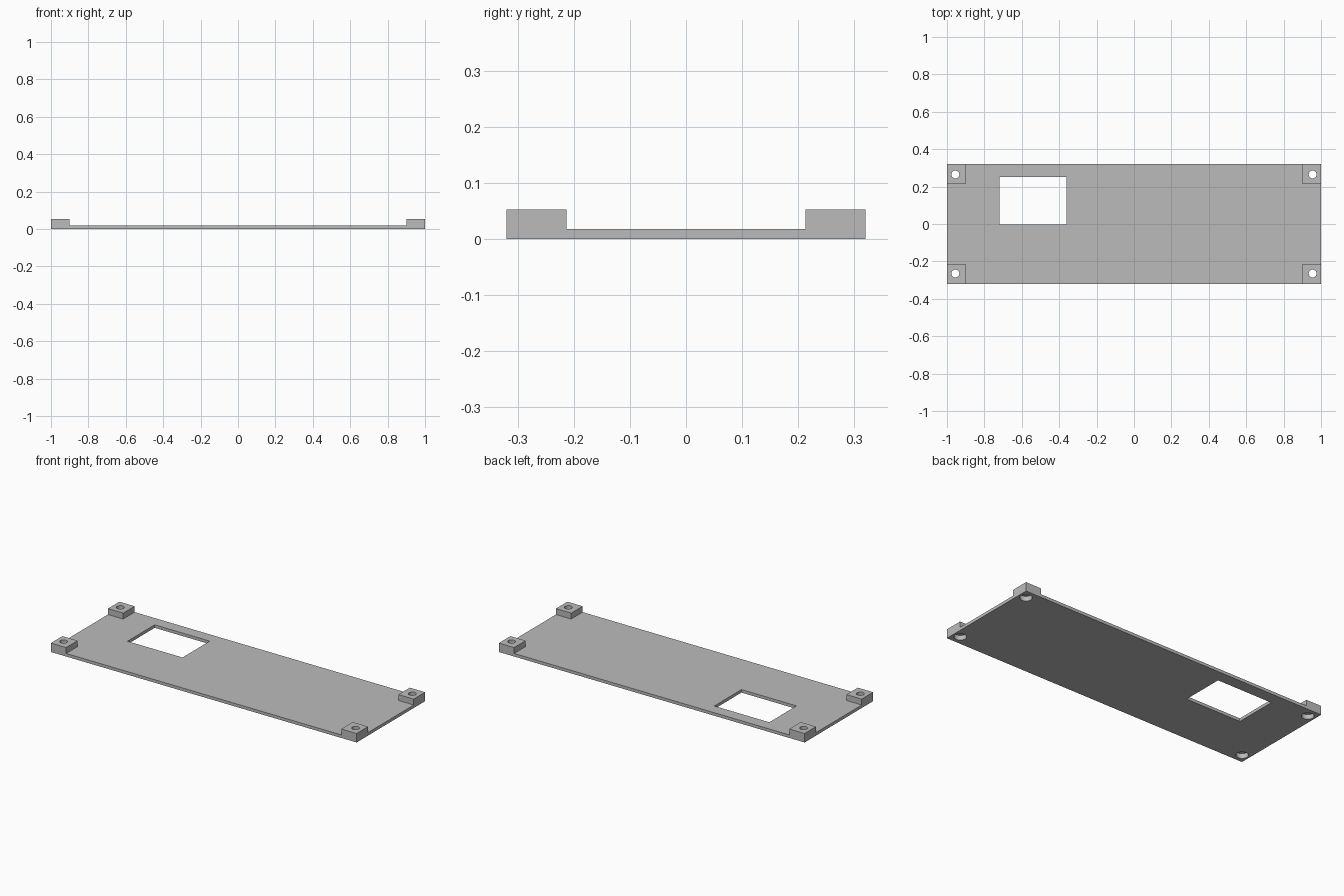
import bpy
import math

cube = bpy.data.objects.get("Cube")
if cube:
    bpy.data.objects.remove(cube, do_unlink=True)

LENGTH, WIDTH = 2.0, 0.64
PLATE_H, POST_H = 0.018, 0.053
POST_X, POST_Y = 0.10, 0.107
HOLE_X, HOLE_Y = 0.955, 0.265
CORNERS = [(sx, sy) for sx in (-1, 1) for sy in (-1, 1)]

grey = bpy.data.materials.new("plain grey")
grey.use_nodes = True
colour = (0.5, 0.5, 0.5, 1)
grey.diffuse_color = colour
grey.node_tree.nodes["Principled BSDF"].inputs["Base Color"].default_value = colour


def box(name, x0, x1, y0, y1, z0, z1):
    bpy.ops.mesh.primitive_cube_add(
        size=1, location=((x0 + x1) / 2, (y0 + y1) / 2, (z0 + z1) / 2))
    ob = bpy.context.object
    ob.name = name
    ob.scale = (x1 - x0, y1 - y0, z1 - z0)
    bpy.ops.object.transform_apply(location=True, rotation=False, scale=True)
    ob.data.materials.append(grey)
    return ob


def cylinder(name, x, y, radius, z0, z1):
    bpy.ops.mesh.primitive_cylinder_add(
        vertices=32, radius=radius, depth=z1 - z0, location=(x, y, (z0 + z1) / 2))
    ob = bpy.context.object
    ob.name = name
    ob.data.materials.append(grey)
    return ob


def combine(target, tool, operation):
    """Apply a boolean and discard the helper."""
    mod = target.modifiers.new(tool.name, "BOOLEAN")
    mod.operation, mod.object, mod.solver = operation, tool, "EXACT"
    bpy.context.view_layer.objects.active = target
    bpy.ops.object.modifier_apply(modifier=mod.name)
    bpy.data.objects.remove(tool, do_unlink=True)


# Thin base plate
plate = box("mounting_plate", -LENGTH / 2, LENGTH / 2, -WIDTH / 2, WIDTH / 2, 0, PLATE_H)

# Raised corner posts, flush with the plate edges
for sx, sy in CORNERS:
    xs = sorted((sx * LENGTH / 2, sx * (LENGTH / 2 - POST_X)))
    ys = sorted((sy * WIDTH / 2, sy * (WIDTH / 2 - POST_Y)))
    combine(plate, box("corner_post", *xs, *ys, 0, POST_H), "UNION")

# Rectangular window
combine(plate, box("window_cutter", -0.72, -0.36, -0.004, 0.25, -0.1, 0.1), "DIFFERENCE")

# Screw holes with a wider recess underneath
for sx, sy in CORNERS:
    x, y = sx * HOLE_X, sy * HOLE_Y
    combine(plate, cylinder("screw_hole", x, y, 0.021, -0.1, 0.1), "DIFFERENCE")
    combine(plate, cylinder("screw_recess", x, y, 0.033, -0.1, 0.028), "DIFFERENCE")

# Smooth hole walls, crisp edges elsewhere
bpy.ops.object.select_all(action="DESELECT")
plate.select_set(True)
bpy.context.view_layer.objects.active = plate
bpy.ops.object.shade_smooth_by_angle(angle=math.radians(30))
